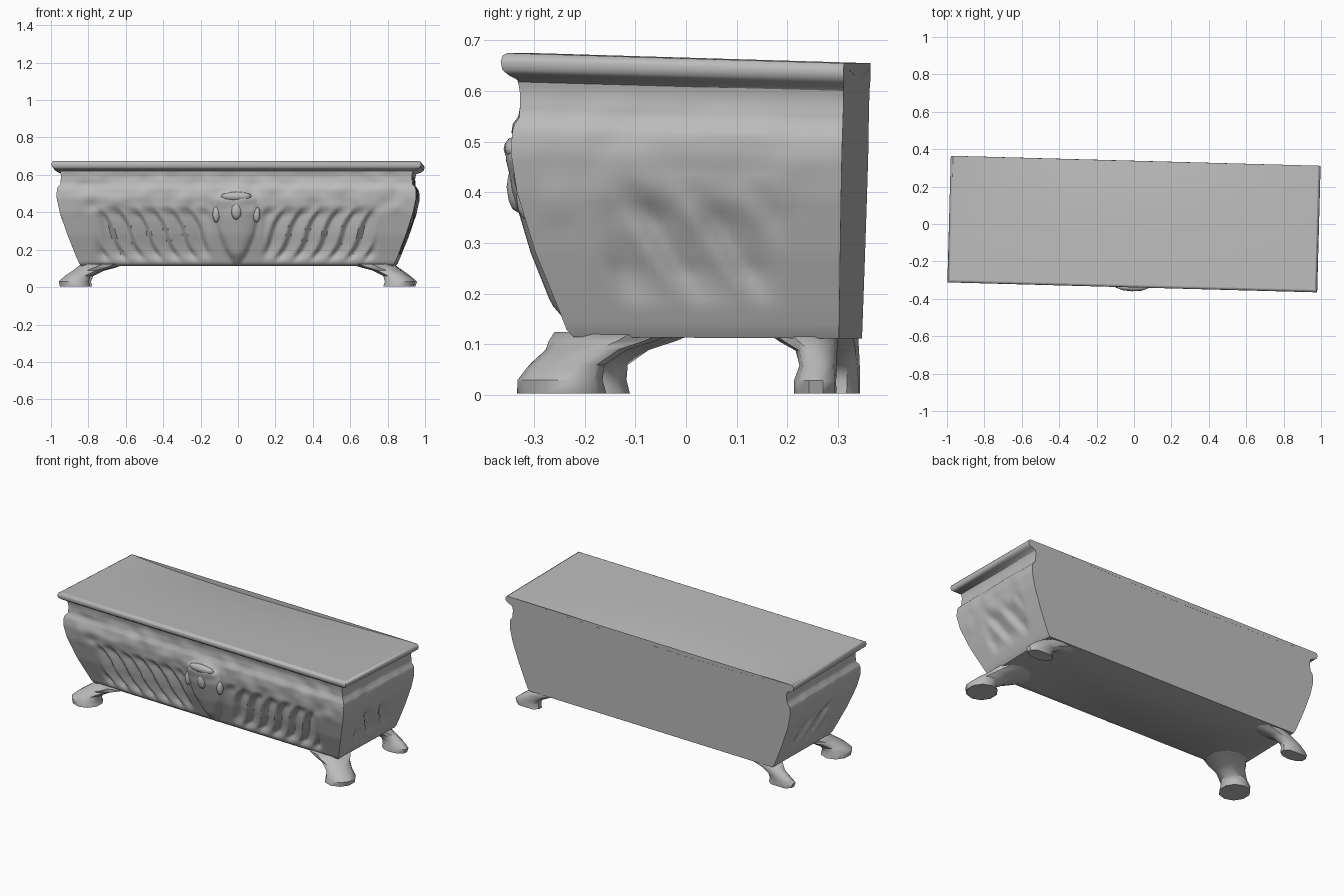
import bpy, bmesh, math, random
from mathutils import Matrix, noise, Vector

if "Cube" in bpy.data.objects:
    bpy.data.objects.remove(bpy.data.objects["Cube"])

random.seed(3)
stone = bpy.data.materials.new("grey stone")
stone.diffuse_color = (0.5, 0.5, 0.5, 1)
stone.use_nodes = True
stone.node_tree.nodes["Principled BSDF"].inputs["Base Color"].default_value = stone.diffuse_color
SKEW = Matrix.Rotation(-0.027, 4, 'Z')     # the whole piece sits slightly turned


def finish(bm, name, angle=35):
    bmesh.ops.recalc_face_normals(bm, faces=bm.faces)
    for v in bm.verts:                     # top falls a little to the back
        v.co.z -= 0.02 * v.co.z / 0.67 * (v.co.y + 0.335) / 0.67
    bm.transform(SKEW)
    me = bpy.data.meshes.new(name)
    bm.to_mesh(me)
    bm.free()
    me.materials.append(stone)
    ob = bpy.data.objects.new(name, me)
    bpy.context.collection.objects.link(ob)
    bpy.ops.object.select_all(action='DESELECT')
    ob.select_set(True)
    bpy.context.view_layer.objects.active = ob
    bpy.ops.object.shade_smooth_by_angle(angle=math.radians(angle))
    return ob


def loft(bm, rings, caps=(False, False)):
    vs = [[bm.verts.new(p) for p in r] for r in rings]
    n = len(vs[0])
    for a, b in zip(vs, vs[1:]):
        for i in range(n):
            j = (i + 1) % n
            bm.faces.new((a[i], a[j], b[j], b[i]))
    if caps[0]:
        bm.faces.new(vs[0])
    if caps[1]:
        bm.faces.new(vs[-1])


def interp(table, z):
    for a, b in zip(table, table[1:]):
        if z <= b[0]:
            t = max(0, (z - a[0]) / (b[0] - a[0]))
            return [p + (q - p) * t for p, q in zip(a[1:], b[1:])]
    return list(table[-1][1:])


def fade(v, lo, hi, w):
    return max(0, min(1, (v - lo) / w, (hi - v) / w))


def saw(p):
    # one flute: steep on one side, slow rise on the other
    p %= 1
    return p / 0.3 if p < 0.3 else (1 - p) / 0.7


def back_y(z):
    return 0.322 + 0.016 * z / 0.67


def ring(z, fy, ex, nf, ns, front=None, end=None):
    """Flat-backed rectangular ring: front left to right, right end, back, left end."""
    by, pts = back_y(z), []
    for i in range(nf + 1):
        x = ex * (2 * i / nf - 1)
        pts.append((x, fy + (front(x, z) if front else 0), z))
    ys = [fy + (by - fy) * k / ns for k in range(1, ns + 1)]
    right = [(ex + (end(y, z) if end else 0), y, z) for y in ys]
    return pts + right + [(-p[0], p[1], z) for p in reversed(right)]


# Trough: (height, front y, half length)
BODY = [(0.115, -0.200, 0.835), (0.13, -0.213, 0.845), (0.17, -0.228, 0.862),
        (0.28, -0.272, 0.905), (0.40, -0.308, 0.945), (0.48, -0.320, 0.962),
        (0.53, -0.316, 0.960), (0.55, -0.303, 0.942), (0.60, -0.302, 0.938),
        (0.625, -0.308, 0.945)]
MASK = [(0.12, 0.01), (0.20, 0.06), (0.30, 0.10), (0.42, 0.115), (0.48, 0.10), (0.53, 0.02)]


def front_relief(x, z):
    ax = abs(x)
    curve = ax - 0.55 * (z - 0.15) - 0.012 * math.sin((z - 0.15) / 0.27 * math.tau)
    flute = saw(curve / 0.095) * fade(z, 0.14, 0.43, 0.04) * fade(ax, 0.13, 0.76, 0.05)
    w = interp(MASK, z)[0]
    head = math.sqrt(max(0, 1 - (x / w) ** 2)) * fade(z, 0.11, 0.54, 0.07)
    wear = noise.noise(Vector((x * 11, 0, z * 14))) * fade(z, 0.38, 0.62, 0.05)
    wear *= fade(x, -0.92, 0.92, 0.08)
    return 0.028 * flute - 0.034 * head + 0.012 * wear


def end_relief(y, z):
    p = (y + 0.62 * (z - 0.42)) / 0.13
    flute = saw(p) * fade(z, 0.18, 0.43, 0.07) * fade(y, -0.14, 0.22, 0.05)
    wear = noise.noise(Vector((y * 12, 5, z * 12))) * fade(z, 0.3, 0.6, 0.06)
    return -0.022 * flute + 0.008 * wear * fade(y, -0.28, 0.28, 0.06)


bm = bmesh.new()
heights = [0.115 + 0.51 * k / 34 for k in range(35)]
loft(bm, [ring(z, *interp(BODY, z), 180, 40, front_relief, end_relief) for z in heights],
     (True, False))
finish(bm, "trough", 50)

# Moulded rim on the front and both ends, flush at the back
RIM = [(0.605, -0.300, 0.936), (0.622, -0.306, 0.945), (0.632, -0.325, 0.970),
       (0.642, -0.336, 0.985), (0.658, -0.339, 0.989), (0.670, -0.335, 0.985),
       (0.675, -0.326, 0.976)]
bm = bmesh.new()
loft(bm, [ring(z, fy, ex, 1, 1) for z, fy, ex in RIM])
finish(bm, "rim", 50)

# Lid top, worn down along the rear
bm = bmesh.new()
NX, NY = 24, 8
grid = []
for j in range(NY + 1):
    v = j / NY
    row = []
    for i in range(NX + 1):
        u = i / NX
        sag = 0.028 * v ** 3 * math.sin(math.pi * u ** 0.75)
        row.append(bm.verts.new((0.976 * (2 * u - 1), -0.326 + 0.664 * v, 0.675 - sag)))
    grid.append(row)
for a, b in zip(grid, grid[1:]):
    for i in range(NX):
        bm.faces.new((a[i], a[i + 1], b[i + 1], b[i]))
finish(bm, "lid_top")


# Paw feet: stacked rings (z, centre x, centre y, radius x, radius y)
def foot(name, side, levels):
    bm = bmesh.new()
    rings = []
    for z, cx, cy, rx, ry in levels:
        r = []
        for k in range(10):
            a = math.tau * (k + 0.5) / 10
            r.append((side * (cx + rx * math.cos(a)),
                      min(0.32, cy + ry * math.sin(a)), z))
        rings.append(r)
    loft(bm, rings, (True, True))
    finish(bm, name, 45)


FRONT = [(0.003, 0.865, -0.222, 0.085, 0.088), (0.03, 0.872, -0.225, 0.084, 0.084),
         (0.06, 0.852, -0.212, 0.072, 0.074), (0.09, 0.80, -0.175, 0.080, 0.080),
         (0.108, 0.755, -0.145, 0.105, 0.105), (0.125, 0.72, -0.12, 0.120, 0.12)]
REAR = [(0.003, 0.865, 0.282, 0.080, 0.045), (0.03, 0.872, 0.282, 0.082, 0.045),
        (0.06, 0.850, 0.285, 0.070, 0.038), (0.09, 0.80, 0.28, 0.080, 0.042),
        (0.108, 0.755, 0.265, 0.100, 0.060), (0.125, 0.72, 0.25, 0.115, 0.07)]
for side, word in ((-1, "left"), (1, "right")):
    foot("front_foot_" + word, side, FRONT)
    foot("rear_foot_" + word, side, REAR)


# Carved mask details: brow and ears
def lump(name, loc, size):
    bm = bmesh.new()
    m = Matrix.Translation(loc) @ Matrix.Diagonal((*size, 1))
    bmesh.ops.create_icosphere(bm, subdivisions=2, radius=1, matrix=m)
    finish(bm, name, 60)


lump("mask_brow", (0, -0.338, 0.485), (0.085, 0.022, 0.025))
lump("mask_nose", (0, -0.332, 0.41), (0.03, 0.022, 0.05))
for side, word in ((-1, "left"), (1, "right")):
    lump("mask_ear_" + word, (side * 0.108, -0.312, 0.39), (0.02, 0.02, 0.045))
